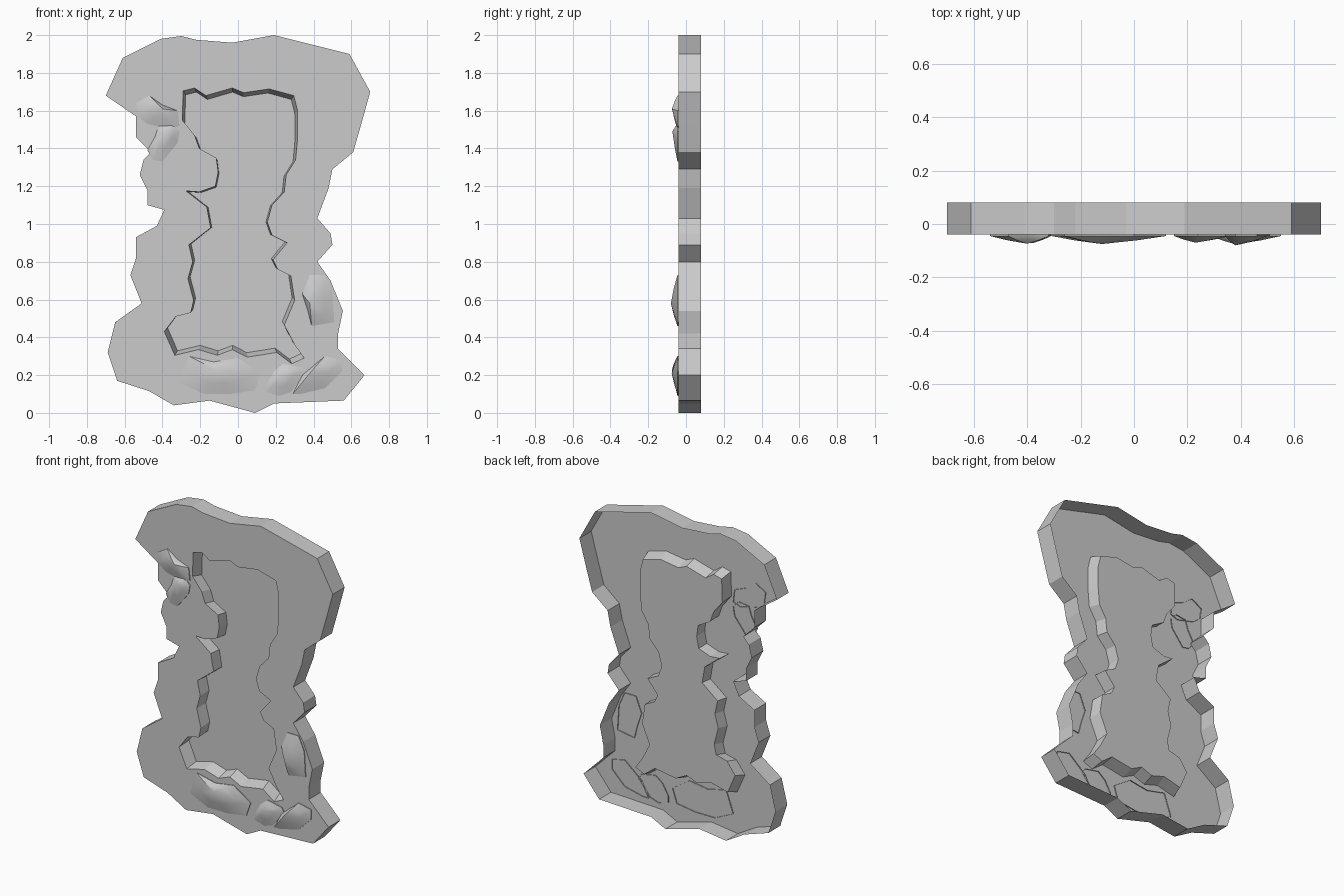
import bpy
import bmesh
from mathutils import Vector

# Remove the default object
default_cube = bpy.data.objects.get("Cube")
if default_cube:
    bpy.data.objects.remove(default_cube, do_unlink=True)

FRONT, RECESS, BACK = -0.04, 0.035, 0.08

# One plain stone colour
stone = bpy.data.materials.new("stone grey")
stone.use_nodes = True
stone_colour = (0.6, 0.6, 0.6, 1)
stone.diffuse_color = stone_colour
stone.node_tree.nodes["Principled BSDF"].inputs["Base Color"].default_value = stone_colour


def to_vectors(pairs):
    """Turn (x, z) pairs in hundredths of a unit into vectors."""
    return [Vector(pair) / 100 for pair in pairs]


def add_loop(mesh, outline, depth):
    """Add a ring of vertices following an outline at one depth."""
    return [mesh.verts.new((point.x, depth, point.y)) for point in outline]


def bridge(mesh, first, second):
    """Join two matching loops with a band of quads."""
    for i in range(len(first)):
        mesh.faces.new((first[i - 1], first[i], second[i], second[i - 1]))


def loop_edges(mesh, loop):
    """Fetch the edges around a loop."""
    return [mesh.edges.get((loop[i - 1], loop[i])) for i in range(len(loop))]


def finish(mesh, name):
    """Orient the surface to the front and turn it into an object."""
    bmesh.ops.recalc_face_normals(mesh, faces=mesh.faces[:])
    mesh.normal_update()
    if sum(face.normal.y * face.calc_area() for face in mesh.faces) > 0:
        bmesh.ops.reverse_faces(mesh, faces=mesh.faces[:])
    data = bpy.data.meshes.new(name)
    mesh.to_mesh(data)
    mesh.free()
    data.materials.append(stone)
    item = bpy.data.objects.new(name, data)
    bpy.context.collection.objects.link(item)
    return item


# Ragged outer border of the slab
border = to_vectors([
    (-70, 168), (-61, 188), (-41, 198), (-30, 199.5), (-22, 197.5), (-3, 196),
    (19, 200), (59, 190), (70, 170), (65, 152), (61, 138), (50, 129),
    (48, 119), (42, 103), (49, 95), (50, 89), (42, 80), (49, 70),
    (55.5, 54), (53, 42), (53, 34), (67, 20), (56, 6.5), (19, 5),
    (9, 0), (-15, 6.5), (-34, 4), (-47, 11.5), (-64, 17), (-69, 32),
    (-65, 48), (-51, 58), (-57, 73), (-54, 82), (-54, 93), (-43, 99),
    (-39, 107.5), (-48, 110), (-48, 118), (-52, 126), (-50, 134), (-46, 138),
    (-54, 146), (-54, 157)])

# Jagged opening of the recess
opening = to_vectors([
    (-29, 170.5), (-23, 172), (-17, 168), (-3, 172), (3, 169.5), (16.5, 171.5),
    (29.5, 168), (31.5, 160), (31.5, 145), (30.5, 134), (25.5, 126), (24.5, 117),
    (18, 110), (15.5, 101), (18, 94), (26, 90), (18.5, 81), (21, 76),
    (28, 72.5), (30, 59.5), (24.5, 46.5), (30, 36), (35, 29), (28.5, 26),
    (20.5, 32), (5, 29.5), (-3, 33.5), (-11, 30.5), (-21, 33.5), (-33.5, 30.5),
    (-39, 43), (-33, 51), (-25, 53), (-23.5, 59.5), (-26.5, 71), (-24, 80),
    (-26, 89), (-14.5, 98), (-16.5, 109), (-27.5, 117.5), (-20.5, 117), (-12, 120),
    (-10.5, 127.5), (-11.5, 135), (-20.5, 140), (-23, 147), (-29.5, 155)])

# Slab shell: front frame, outer walls, recess walls and recessed panel, open behind
middle = 1.04
panel = [Vector((p.x * 0.955, middle + (p.y - middle) * 0.968)) for p in opening]
shell = bmesh.new()
outer_front = add_loop(shell, border, FRONT)
outer_back = add_loop(shell, border, BACK)
inner_front = add_loop(shell, opening, FRONT)
inner_back = add_loop(shell, panel, RECESS)
bridge(shell, outer_front, outer_back)
bridge(shell, inner_front, inner_back)
rims = loop_edges(shell, outer_front) + loop_edges(shell, inner_front)
bmesh.ops.triangle_fill(shell, edges=rims, use_beauty=True)
shell.faces.new(inner_back)
finish(shell, "stone_slab")


def add_rock(name, peak, height, outline):
    """Low ridged lump set into the front face, open behind."""
    peak, *outline = to_vectors([peak, *outline])
    shoulder = [peak.lerp(point, 0.55) for point in outline]
    rock = bmesh.new()
    skirt = add_loop(rock, outline, FRONT + 0.006)
    rim = add_loop(rock, outline, FRONT - 0.005)
    ring = add_loop(rock, shoulder, FRONT - height * 0.6)
    top = rock.verts.new((peak.x, FRONT - height, peak.y))
    bridge(rock, skirt, rim)
    bridge(rock, rim, ring)
    for i in range(len(ring)):
        rock.faces.new((ring[i - 1], ring[i], top))
    item = finish(rock, name)
    bpy.ops.object.select_all(action="DESELECT")
    item.select_set(True)
    bpy.context.view_layer.objects.active = item
    bpy.ops.object.shade_smooth_by_angle(angle=0.6)


# Rocks bulging out of the frame
add_rock("upper_rock", (-40, 161), 0.034, [
    (-54, 164), (-47, 168), (-40, 163), (-32, 160),
    (-31, 152), (-36, 150), (-48, 153), (-53, 157)])
add_rock("upper_small_rock", (-38, 149), 0.032, [
    (-42, 152), (-35, 153), (-31, 149), (-32, 143),
    (-40, 133), (-45, 134), (-48, 139), (-44, 146)])
add_rock("side_rock", (38, 58), 0.04, [
    (38, 73), (46, 73), (50, 64), (51, 48), (39, 46), (37, 54), (34, 63)])
add_rock("bottom_rock", (-12, 23), 0.035, [
    (-26, 30), (-13, 27), (0, 29), (12, 21),
    (9, 12), (-4, 10), (-18, 10), (-31, 16)])
add_rock("bottom_small_rock", (23, 20), 0.03, [
    (15, 15), (19, 22), (24, 26), (34, 24),
    (36, 21), (28, 11), (22, 9), (15, 11)])
add_rock("corner_rock", (38, 21), 0.036, [
    (29, 10), (34, 20), (46, 30), (55, 28), (55, 22), (46, 13), (33, 10)])
